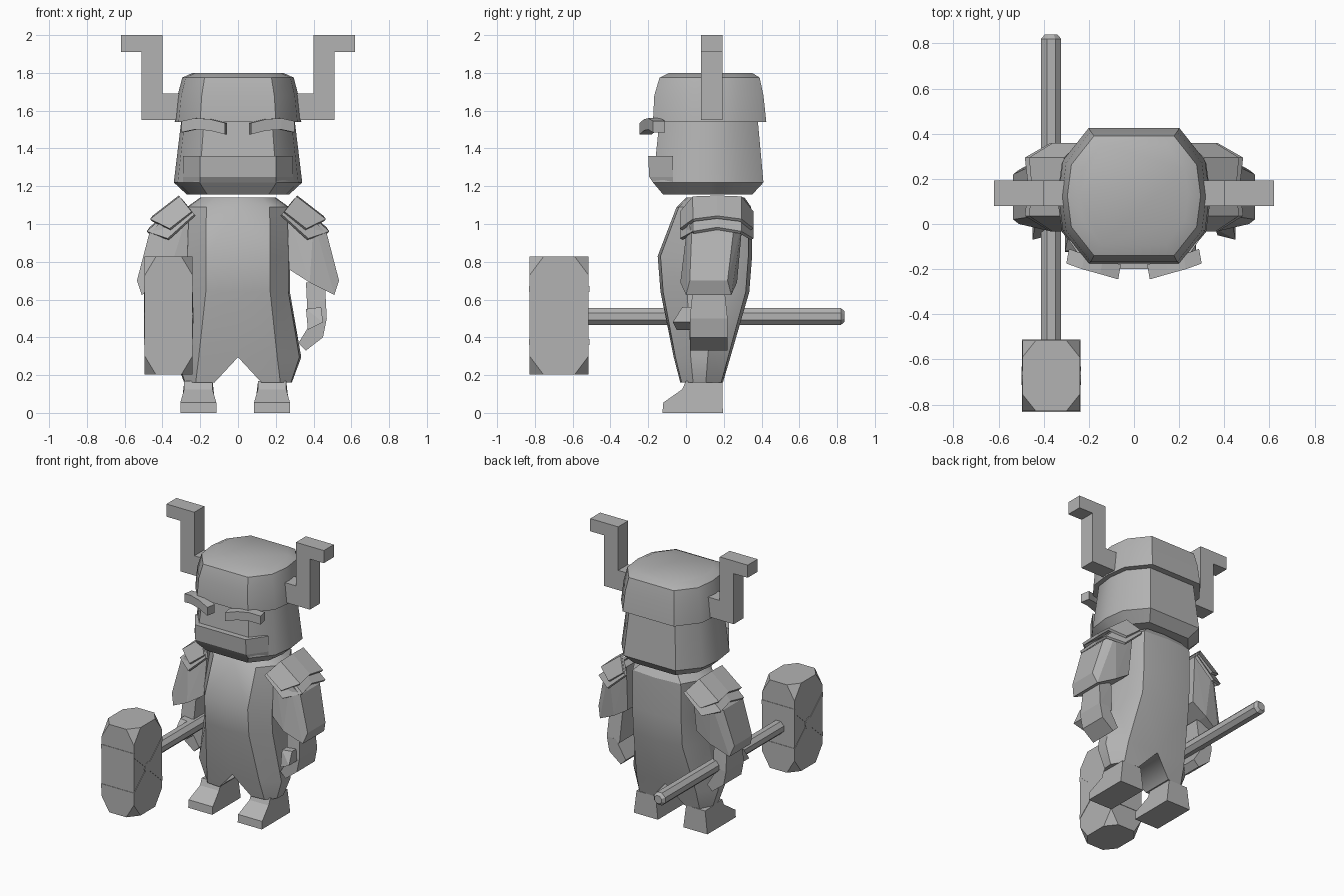
import bpy, bmesh, math
from mathutils import Vector, Matrix

cube = bpy.data.objects.get("Cube")
if cube:
    bpy.data.objects.remove(cube, do_unlink=True)

stone = bpy.data.materials.new("plain grey")
stone.use_nodes = True
GREY = (0.45, 0.45, 0.45, 1)
stone.diffuse_color = GREY
stone.node_tree.nodes["Principled BSDF"].inputs["Base Color"].default_value = GREY


def finish(name, bm, smooth=0, mirror=False, solid=0):
    bmesh.ops.recalc_face_normals(bm, faces=bm.faces)
    me = bpy.data.meshes.new(name)
    bm.to_mesh(me)
    bm.free()
    me.materials.append(stone)
    ob = bpy.data.objects.new(name, me)
    bpy.context.collection.objects.link(ob)
    if solid:
        mod = ob.modifiers.new("thickness", 'SOLIDIFY')
        mod.thickness, mod.offset = solid, 0
    if mirror:
        mod = ob.modifiers.new("mirror", 'MIRROR')
        mod.merge_threshold = 0.001
    if smooth:
        bpy.ops.object.select_all(action='DESELECT')
        ob.select_set(True)
        bpy.context.view_layer.objects.active = ob
        bpy.ops.object.shade_smooth_by_angle(angle=math.radians(smooth))
    return ob


def loft(name, rings, closed=True, **kw):
    """Skin a row of equal point rings; closed rings get end caps."""
    bm = bmesh.new()
    rows = [[bm.verts.new(p) for p in r] for r in rings]
    n = len(rows[0])
    for a, b in zip(rows, rows[1:]):
        for i in range(n if closed else n - 1):
            j = (i + 1) % n
            bm.faces.new((a[i], a[j], b[j], b[i]))
    if closed:
        bm.faces.new(rows[0])
        bm.faces.new(rows[-1])
    # drop the wall hidden on the mirror plane
    inner = [f for f in bm.faces if all(abs(v.co.x) < 1e-4 for v in f.verts)]
    bmesh.ops.delete(bm, geom=inner, context='FACES')
    return finish(name, bm, **kw)


def hull(name, pts, **kw):
    bm = bmesh.new()
    for p in pts:
        bm.verts.new(p)
    res = bmesh.ops.convex_hull(bm, input=bm.verts)
    junk = list({v for v in res["geom_interior"] + res["geom_unused"]
                 if isinstance(v, bmesh.types.BMVert)})
    bmesh.ops.delete(bm, geom=junk, context='VERTS')
    bmesh.ops.dissolve_limit(bm, angle_limit=0.02, verts=bm.verts, edges=bm.edges)
    return finish(name, bm, **kw)


def slab(name, profile, **kw):
    """Convex front profile of (x, z, back and front depth)."""
    return hull(name, [(x, y, z) for x, z, a, b in profile for y in (a, b)], **kw)


def box(name, x, y, z, **kw):
    return hull(name, [(a, b, c) for a in x for b in y for c in z], **kw)


def skull_ring(z, w, y0, y1):
    half = [(.6, 0), (.94, .24), (1, .5), (.94, .76), (.6, 1)]
    right = [(w * u, y0 + (y1 - y0) * v, z) for u, v in half]
    return right + [(-x, y, h) for x, y, h in reversed(right)]


# head and helmet
loft("head", [skull_ring(1.155, .27, -.12, .35), skull_ring(1.22, .34, -.175, .41),
              skull_ring(1.55, .3, -.14, .38)], smooth=32)
loft("helmet", [skull_ring(1.54, .335, -.175, .425), skull_ring(1.68, .32, -.168, .41),
                skull_ring(1.775, .295, -.14, .39), skull_ring(1.80, .24, -.09, .35)],
     smooth=32)

# jutting lower lip
loft("lower_lip", [[(s * w, y, z) for s, w, y in
                    ((-1, .29, -.07), (-1, .2, f), (1, .2, f), (1, .29, -.07))]
                   for z, f in ((1.22, -.175), (1.25, -.195), (1.36, -.2))])

# curved brows
brow = [(.07, 1.475, -.245), (.15, 1.495, -.222), (.23, 1.5, -.2), (.3, 1.485, -.175)]
loft("brow", [[(x, y, z), (x, y, z + .06), (x - .012, y + .065, z + .06),
               (x - .012, y + .065, z)] for x, z, y in brow], mirror=True)

# stepped horns
horn = [(.3, 1.55), (.51, 1.55), (.51, 1.91), (.62, 1.91), (.62, 2.0), (.4, 2.0),
        (.4, 1.69), (.3, 1.69)]
loft("horn", [[(x, y, z) for x, z in horn] for y in (.08, .192)], mirror=True)


# robe: half rings from shoulder to the two leg openings
def robe_ring(z, xi, xo, y0, y1):
    w, d = xo - xi, y1 - y0
    return [(xi + w * u, y0 + d * v, z) for u, v in
            ((0, 0), (.62, .03), (.97, .3), (1, .6), (.7, .96), (0, 1))]


robe = [(1.14, 0, .2, 0, .31), (1.09, 0, .27, -.05, .345), (.83, 0, .275, -.15, .35),
        (.64, 0, .275, -.135, .335), (.295, 0, .335, -.065, .235),
        (.16, .125, .285, -.03, .195)]
loft("robe", [robe_ring(*r) for r in robe], smooth=32, mirror=True)

# feet
foot = [(-.125, 0), (.195, 0), (.192, .16), (0, .17), (-.02, .125), (-.12, .055)]
for side, cx in (("left", .18), ("right", -.21)):
    loft(side + "_foot", [[(cx + s * (.095 if z < .1 else .075), y, z) for y, z in foot]
                          for s in (-1, 1)])

# arms and gripping hands
slab("sleeve", [(.26, 1.08, .03, .3), (.27, .76, 0, .27), (.38, .69, -.03, .27),
                (.4, 1.02, .01, .3), (.47, .95, .03, .25), (.535, .7, .02, .22),
                (.51, .625, 0, .24)], mirror=True)
slab("palm", [(.36, .69, .04, .2), (.46, .69, .04, .2), (.47, .5, .02, .22),
              (.455, .43, .02, .22), (.37, .48, .02, .22)], mirror=True)
slab("fingers", [(.4, .5, .02, .22), (.47, .5, .02, .22), (.45, .4, .02, .22),
                 (.36, .33, .02, .22), (.32, .37, .02, .22)], mirror=True)
slab("thumb", [(.36, .55, -.02, .04), (.44, .56, -.02, .04), (.45, .48, -.07, .04),
               (.37, .44, -.05, .04)], mirror=True)

# layered shoulder plates, folded down at front and back
drop = Vector((-.62, 0, -.78))
for name, a, b in (("upper_shoulder_plate", (.305, 1.14), (.46, 1.02)),
                   ("lower_shoulder_plate", (.29, 1.125), (.478, .955))):
    rows = []
    for y, h, cut in ((-.025, .1, .75), (.04, 0, 1), (.165, -.005, .9),
                      (.29, 0, 1), (.35, .1, .75)):
        ends = []
        for t in (0, cut):
            p = Vector((a[0] + (b[0] - a[0]) * t, y, a[1] + (b[1] - a[1]) * t))
            ends.append(p + drop * h)
        rows.append(ends)
    loft(name, rows, closed=False, solid=.018, mirror=True)

# hammer head: block with clipped corners
HX, HY, HZ = -.367, -.672, .515
size = Vector((.127, .157, .313))
clip = Vector((.06, .075, .1))
pts = []
for sx in (-1, 1):
    for sy in (-1, 1):
        for sz in (-1, 1):
            for axis in range(3):
                p = size.copy()
                p[axis] -= clip[axis]
                pts.append((HX + sx * p.x, HY + sy * p.y, HZ + sz * p.z))
hull("hammer_head", pts)

# straps crossing the cheeks and running over the faces
for s in (-1, 1):
    x = HX + s * .127
    for d in (-1, 1):
        loft("cheek_strap", [[(x + e, HY + t * .157, HZ + t * d * .14 + w)
                              for t, w in ((-1, -.016), (1, -.016), (1, .016), (-1, .016))]
                             for e in (-.003, .003)])
        box("face_strap", (HX - .13, HX + .13),
            (HY + d * .157 - .003, HY + d * .157 + .003),
            (HZ + s * .14 - .016, HZ + s * .14 + .016))
    bm = bmesh.new()
    bmesh.ops.create_cone(bm, cap_ends=True, segments=8, radius1=.042, radius2=.042,
                          depth=.009, matrix=Matrix.Translation((x, HY, HZ))
                          @ Matrix.Rotation(math.pi / 2, 4, 'Y'))
    finish("strap_stud", bm)

# hammer shaft with a tapered end
loft("hammer_shaft", [[(HX + r * math.cos(math.radians(45 * k + 22.5)), y,
                        .51 + r * math.sin(math.radians(45 * k + 22.5)))
                       for k in range(8)]
                      for y, r in ((-.55, .048), (.82, .048), (.84, .03))])
